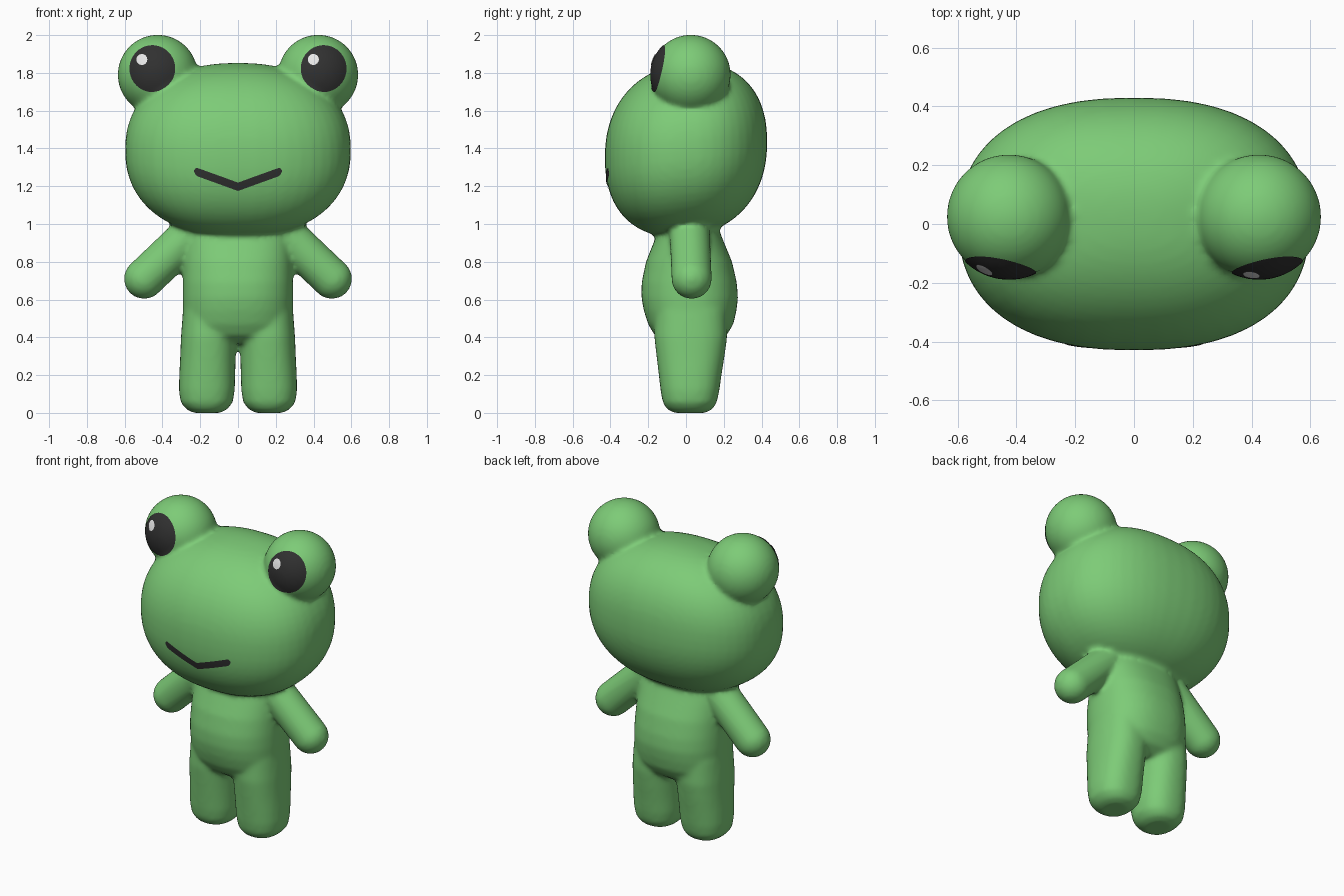
import bpy, bmesh, math
from mathutils import Vector
from mathutils.bvhtree import BVHTree

if "Cube" in bpy.data.objects:
    bpy.data.objects.remove(bpy.data.objects["Cube"])


def material(name, rgb):
    m = bpy.data.materials.new(name)
    m.diffuse_color = (*rgb, 1)
    m.use_nodes = True
    m.node_tree.nodes["Principled BSDF"].inputs["Base Color"].default_value = m.diffuse_color
    return m


GREEN = material("green", (0.205, 0.60, 0.185))
BLACK = material("black", (0.03, 0.03, 0.03))
WHITE = material("white", (0.8, 0.8, 0.8))


def spow(v, e):
    return math.copysign(abs(v) ** e, v)


def add_object(name, bm, mat):
    mesh = bpy.data.meshes.new(name)
    bm.to_mesh(mesh)
    bm.free()
    mesh.materials.append(mat)
    ob = bpy.data.objects.new(name, mesh)
    bpy.context.collection.objects.link(ob)
    for p in mesh.polygons:
        p.use_smooth = True
    return ob


def loft(bm, rings, power=2.0, n=48):
    """Closed skin through superellipse rings (z, cx, cy, rx, ry)."""
    loops = []
    for z, cx, cy, rx, ry in rings:
        loop = []
        for i in range(n):
            a = 2 * math.pi * i / n
            loop.append(bm.verts.new((cx + rx * spow(math.cos(a), 2 / power),
                                      cy + ry * spow(math.sin(a), 2 / power), z)))
        loops.append(loop)
    for a, b in zip(loops, loops[1:]):
        for i in range(n):
            j = (i + 1) % n
            bm.faces.new((a[i], a[j], b[j], b[i]))
    bm.faces.new(loops[0][::-1])
    bm.faces.new(loops[-1])


def ball(bm, centre, r):
    res = bmesh.ops.create_uvsphere(bm, u_segments=48, v_segments=32, radius=r)
    bmesh.ops.translate(bm, verts=res["verts"], vec=centre)
    return res["verts"]


bm = bmesh.new()

# head: broad superellipsoid, leaning slightly forward
for v in ball(bm, (0, 0, 0), 1):
    x, y, z = v.co
    h = math.hypot(x, y)
    c, s = (x / h, y / h) if h > 1e-6 else (1, 0)
    k = spow(h, 2 / 2.25)
    y2 = 0.43 * k * spow(s, 2 / 2.35)
    v.co = (0.598 * k * spow(c, 2 / 2.35), y2, 1.392 + 0.457 * spow(z, 2 / 2.25) + 0.1 * y2)

# torso
loft(bm, [(0.37, 0, 0.025, 0.20, 0.13), (0.41, 0, 0.025, 0.26, 0.19),
          (0.47, 0, 0.025, 0.285, 0.226), (0.54, 0, 0.022, 0.291, 0.245),
          (0.61, 0, 0.02, 0.293, 0.256), (0.69, 0, 0.017, 0.292, 0.252),
          (0.80, 0, 0.016, 0.288, 0.228), (0.93, 0, 0.015, 0.28, 0.175),
          (1.05, 0, 0.015, 0.25, 0.13)], 2.3)

for side in (-1, 1):
    # eye bulge
    ball(bm, (side * 0.425, 0.025, 1.79), 0.212)
    # leg
    loft(bm, [(z, side * cx, cy, rx, ry) for z, cx, cy, rx, ry in (
        (0.0, 0.165, 0.02, 0.07, 0.08), (0.018, 0.165, 0.02, 0.108, 0.12),
        (0.055, 0.166, 0.02, 0.138, 0.143), (0.12, 0.165, 0.021, 0.148, 0.156),
        (0.20, 0.163, 0.022, 0.148, 0.166), (0.30, 0.159, 0.024, 0.147, 0.180),
        (0.40, 0.155, 0.025, 0.147, 0.193), (0.55, 0.148, 0.025, 0.143, 0.19))], 2.35)
    # arm: capsule from shoulder to hand
    a, b = Vector((side * 0.25, 0.02, 0.945)), Vector((side * 0.497, 0.03, 0.71))
    axis = (b - a).normalized()
    for v in ball(bm, (0, 0, 0), 0.107):
        v.co += b if v.co.dot(axis) > 0 else a

bmesh.ops.recalc_face_normals(bm, faces=bm.faces)
body = add_object("body", bm, GREEN)

# fuse the parts into one soft skin
remesh = body.modifiers.new("fuse", 'REMESH')
remesh.mode = 'VOXEL'
remesh.voxel_size = 0.014
remesh.use_smooth_shade = True
soften = body.modifiers.new("soften", 'SMOOTH')
soften.factor = 0.5
soften.iterations = 9
bpy.context.view_layer.update()
graph = bpy.context.evaluated_depsgraph_get()
skin = bpy.data.meshes.new_from_object(body.evaluated_get(graph))
body.modifiers.clear()
body.data = skin
skin.materials.clear()
skin.materials.append(GREEN)
for p in skin.polygons:
    p.use_smooth = True
    p.material_index = 0

tree = BVHTree.FromPolygons([v.co for v in skin.vertices],
                            [tuple(p.vertices) for p in skin.polygons])


def on_skin(x, z, lift):
    """Point on the front of the skin, lifted slightly outwards."""
    hit, normal, _, _ = tree.ray_cast(Vector((x, -2, z)), Vector((0, 1, 0)))
    return hit + normal * lift


def disc(name, cx, cz, rx, rz, lift, mat, rings=8, n=40):
    bm = bmesh.new()
    mid = bm.verts.new(on_skin(cx, cz, lift))
    prev = None
    for k in range(1, rings + 1):
        f = k / rings
        cur = [bm.verts.new(on_skin(cx + rx * f * math.cos(2 * math.pi * i / n),
                                    cz + rz * f * math.sin(2 * math.pi * i / n), lift))
               for i in range(n)]
        for i in range(n):
            j = (i + 1) % n
            if prev:
                bm.faces.new((prev[i], cur[i], cur[j], prev[j]))
            else:
                bm.faces.new((mid, cur[i], cur[j]))
        prev = cur
    add_object(name, bm, mat)


# pupils and their highlights
for side, label in ((-1, "left"), (1, "right")):
    disc(label + "_pupil", side * 0.453, 1.822, 0.119, 0.122, 0.004, BLACK)
    disc(label + "_highlight", side * 0.453 - 0.053, 1.868, 0.028, 0.028, 0.008, WHITE, 3, 24)

# mouth: shallow V strip with rounded ends
bm = bmesh.new()
N, W, H = 48, 0.232, 0.022
cols = []
for i in range(N + 1):
    x = W * (2 * i / N - 1)
    end = max(0, abs(x) - (W - H)) / H
    half = H * max(0.15, math.sqrt(max(0, 1 - end * end)))
    z = 1.198 + 0.36 * abs(x)
    cols.append([bm.verts.new(on_skin(x, z + half * t, 0.004)) for t in (-1, -0.33, 0.33, 1)])
for a, b in zip(cols, cols[1:]):
    for k in range(3):
        bm.faces.new((a[k], b[k], b[k + 1], a[k + 1]))
add_object("mouth", bm, BLACK)
